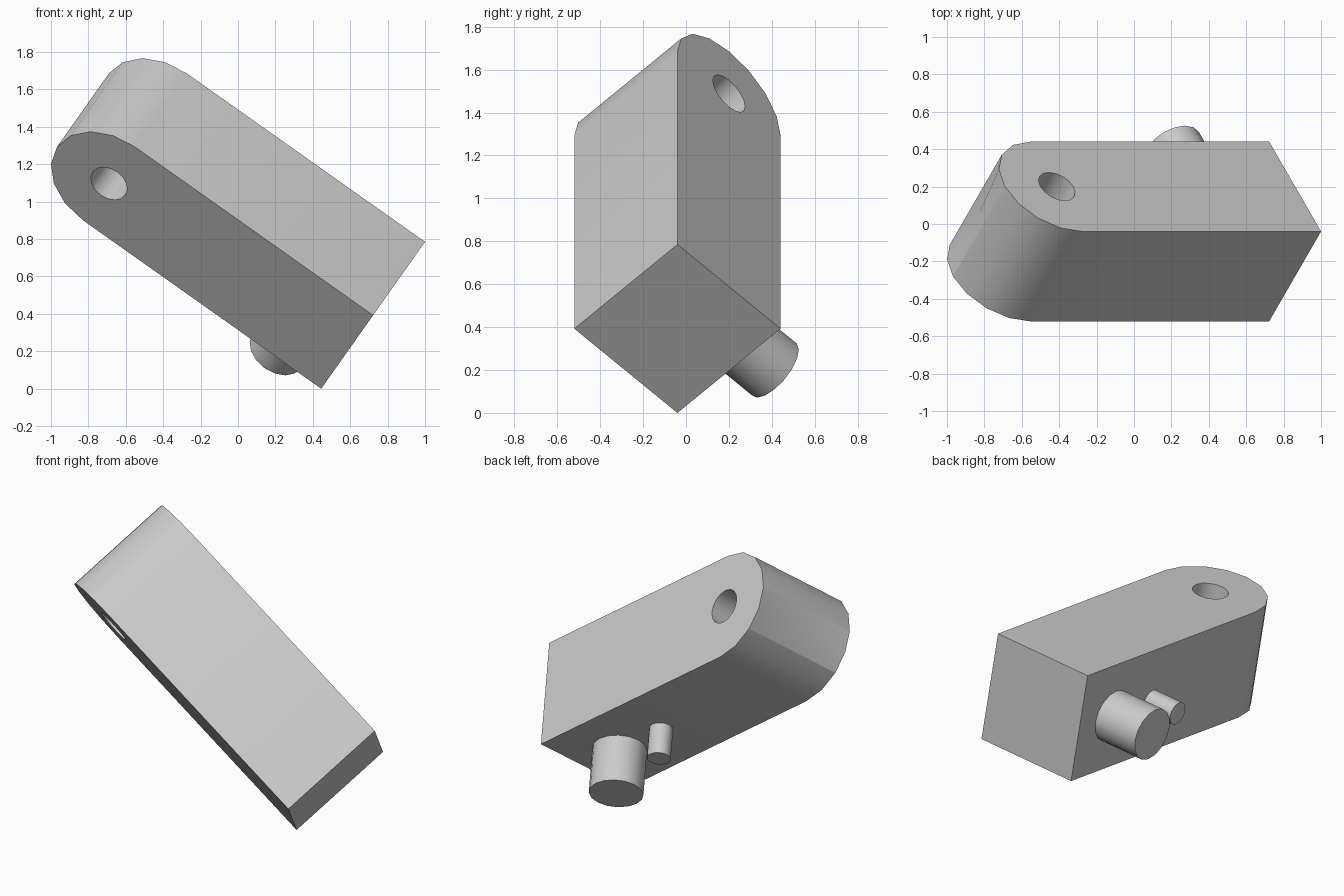
import bpy
import bmesh
from math import sin, cos, pi, radians, sqrt
from mathutils import Matrix, Vector

cube = bpy.data.objects.get("Cube")
if cube:
    bpy.data.objects.remove(cube, do_unlink=True)

# Tilted frame of the block: length, height and thickness directions
length_dir = Vector((-2, 0, sqrt(2))).normalized()
thick_dir = Vector((-1, -sqrt(3), -sqrt(2))).normalized()
height_dir = thick_dir.cross(length_dir)
frame = Matrix((length_dir, height_dir, thick_dir)).transposed().to_4x4()
frame.translation = Vector((1.0, -0.04, 0.785))

SIDE = 0.68
HALF = SIDE / 2
REACH = 1.56          # distance from square end to pivot centre
ARC_STEPS = 8

grey = bpy.data.materials.new("light_grey")
grey.use_nodes = True
grey.diffuse_color = (0.6, 0.6, 0.6, 1)
grey.node_tree.nodes["Principled BSDF"].inputs["Base Color"].default_value = grey.diffuse_color


def add_object(name, bm):
    bmesh.ops.recalc_face_normals(bm, faces=bm.faces)
    mesh = bpy.data.meshes.new(name)
    bm.to_mesh(mesh)
    bm.free()
    mesh.materials.append(grey)
    obj = bpy.data.objects.new(name, mesh)
    bpy.context.collection.objects.link(obj)
    obj.matrix_world = frame
    return obj


def select_only(obj):
    bpy.ops.object.select_all(action="DESELECT")
    obj.select_set(True)
    bpy.context.view_layer.objects.active = obj


def smooth(obj):
    select_only(obj)
    bpy.ops.object.shade_smooth_by_angle(angle=radians(35))


def cylinder(name, centre, radius, depth, turn=Matrix()):
    bm = bmesh.new()
    bmesh.ops.create_cone(bm, cap_ends=True, segments=16, radius1=radius,
                          radius2=radius, depth=depth,
                          matrix=Matrix.Translation(centre) @ turn)
    return add_object(name, bm)


# Block with one rounded end, extruded through its thickness
bm = bmesh.new()
outline = [(0, SIDE), (0, 0)]
for i in range(ARC_STEPS + 1):
    t = pi * i / ARC_STEPS
    outline.append((REACH + HALF * sin(t), HALF - HALF * cos(t)))
face = bm.faces.new([bm.verts.new((a, b, 0)) for a, b in outline])
new = bmesh.ops.extrude_face_region(bm, geom=[face])["geom"]
bmesh.ops.translate(bm, vec=(0, 0, SIDE),
                    verts=[g for g in new if isinstance(g, bmesh.types.BMVert)])

# Shallow dent in the rounded end
dent_angle = pi * 5 / ARC_STEPS
rim = Vector((REACH + HALF * sin(dent_angle), HALF - HALF * cos(dent_angle), HALF))
edge = min(bm.edges, key=lambda e: ((e.verts[0].co + e.verts[1].co) / 2 - rim).length)
bmesh.ops.subdivide_edges(bm, edges=[edge], cuts=1)
dent = min(bm.verts, key=lambda v: (v.co - rim).length)
dent.co += (Vector((REACH, HALF, HALF)) - rim).normalized() * 0.03
bmesh.ops.triangulate(bm, faces=list(dent.link_faces))
block = add_object("block", bm)

# Pivot hole through the rounded end
cutter = cylinder("hole_cutter", (REACH, HALF, HALF), 0.107, 1.0)
cutter.hide_render = True
hole = block.modifiers.new("pivot_hole", "BOOLEAN")
hole.operation = "DIFFERENCE"
hole.solver = "EXACT"
hole.object = cutter
select_only(block)
bpy.ops.object.modifier_apply(modifier=hole.name)
bpy.data.objects.remove(cutter, do_unlink=True)
smooth(block)

# Two pegs on the underside, slightly sunk into the block
SINK = 0.04
for name, along, radius, height in (("large_peg", 0.31, 0.16, 0.30),
                                    ("small_peg", 0.67, 0.07, 0.20)):
    centre = (along, SIDE + (height - SINK) / 2, HALF)
    smooth(cylinder(name, centre, radius, height + SINK, Matrix.Rotation(pi / 2, 4, "X")))
